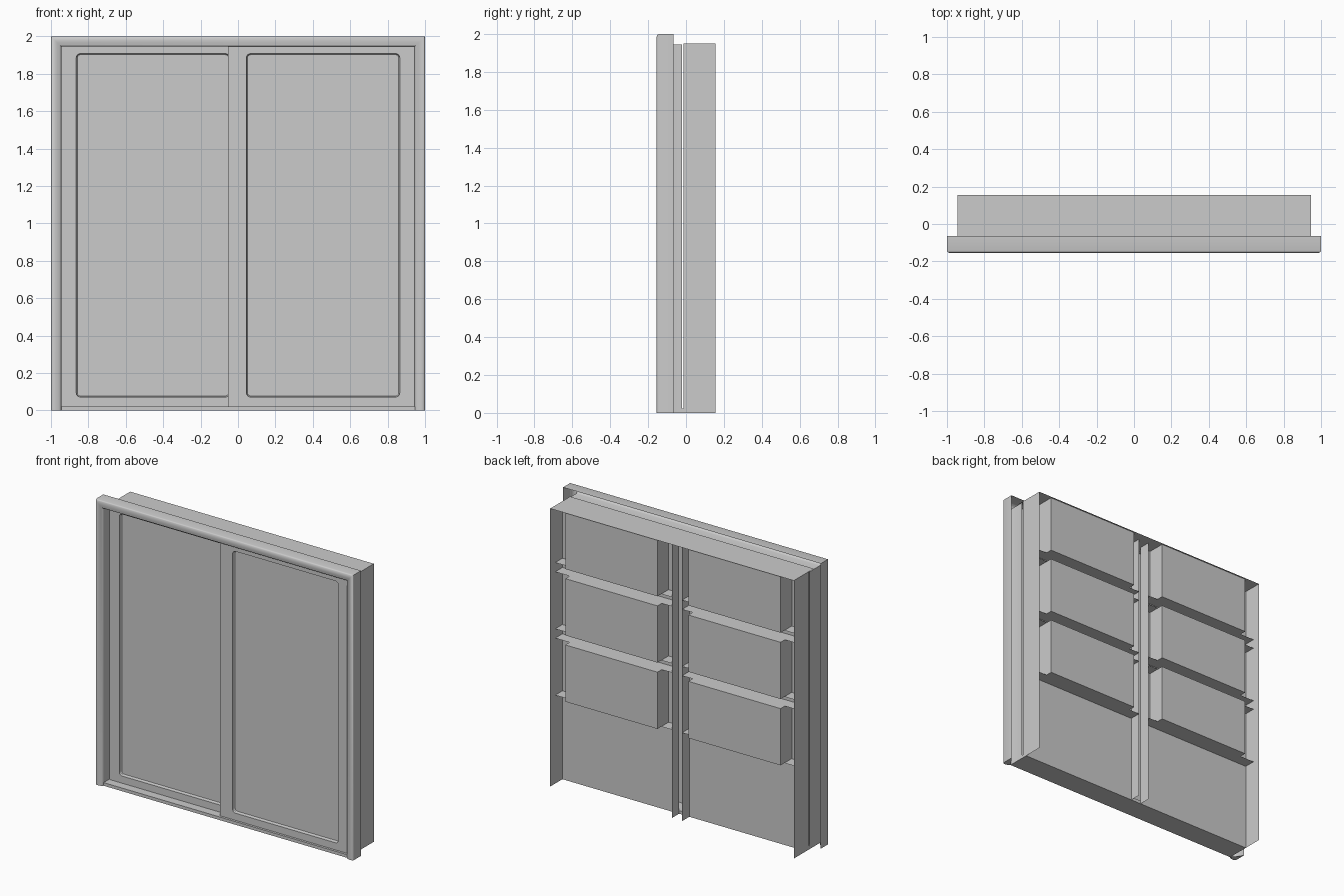
import bpy, bmesh, math

if "Cube" in bpy.data.objects:
    bpy.data.objects.remove(bpy.data.objects["Cube"])

grey = bpy.data.materials.new("plain_grey")
grey.diffuse_color = (0.6, 0.6, 0.6, 1)
grey.use_nodes = True
grey.node_tree.nodes["Principled BSDF"].inputs["Base Color"].default_value = grey.diffuse_color


def finish(name, bm, smooth=False, weld=True):
    if weld:
        bmesh.ops.recalc_face_normals(bm, faces=bm.faces)
    me = bpy.data.meshes.new(name)
    bm.to_mesh(me)
    bm.free()
    me.materials.append(grey)
    ob = bpy.data.objects.new(name, me)
    bpy.context.collection.objects.link(ob)
    if smooth:
        bpy.context.view_layer.objects.active = ob
        ob.select_set(True)
        bpy.ops.object.shade_smooth_by_angle(angle=math.radians(40))
        ob.select_set(False)
    return ob


def box(name, x0, x1, y0, y1, z0, z1):
    bm = bmesh.new()
    bmesh.ops.create_cube(bm, size=1)
    for v in bm.verts:
        v.co = ((x0 + x1) / 2 + v.co.x * (x1 - x0),
                (y0 + y1) / 2 + v.co.y * (y1 - y0),
                (z0 + z1) / 2 + v.co.z * (z1 - z0))
    return finish(name, bm)


def sheet(name, corners):
    bm = bmesh.new()
    bm.faces.new([bm.verts.new(c) for c in corners])
    return finish(name, bm, weld=False)


def wall(name, x, y0, y1, z0, z1):
    return sheet(name, [(x, y0, z0), (x, y1, z0), (x, y1, z1), (x, y0, z1)])


def shelf(name, x0, x1, y0, y1, z):
    return sheet(name, [(x0, y0, z), (x1, y0, z), (x1, y1, z), (x0, y1, z)])


BACK, INNER, TOP = 0.155, 0.945, 1.95
PANEL, LEDGE = 0.02, 0.1      # depth of the rear panel and of the shelf edges

# Casing: open-backed moulding swept up, across and down, with the jamb behind it
profile = [(0.945, -0.02), (0.945, -0.135), (0.948, -0.145), (0.955, -0.15),
           (0.965, -0.152), (0.975, -0.155), (0.985, -0.155), (0.994, -0.152),
           (0.998, -0.148), (1.0, -0.142), (1.0, -0.065)]
bm = bmesh.new()
rings = []
for sx, up in ((-1, 0), (-1, 1), (1, 1), (1, 0)):
    rings.append([bm.verts.new((sx * r, y, (1 + r) * up)) for r, y in profile])
for a, b in zip(rings, rings[1:]):
    for i in range(len(profile) - 1):
        bm.faces.new((a[i], a[i + 1], b[i + 1], b[i]))
# foot caps
for ring in (rings[0], rings[3]):
    bm.faces.new(ring[1:])
finish("door_casing", bm, smooth=True)

# Floor track
box("floor_track", -INNER, INNER, -0.14, PANEL, 0.0, 0.022)


# Sliding doors with a sunken round-cornered panel
def door(name, x0, x1, px0, px1, y0, y1):
    z0, z1, pz0, pz1 = 0.022, 1.945, 0.072, 1.908
    bm = bmesh.new()

    def ring(inset, y, rad):
        out = []
        for k, (cx, cz) in enumerate(((px1, pz1), (px0, pz1), (px0, pz0), (px1, pz0))):
            sx, sz = (1, -1, -1, 1)[k], (1, 1, -1, -1)[k]
            cx, cz = cx - sx * (inset + rad), cz - sz * (inset + rad)
            for i in range(5):
                t = math.pi / 2 * (k + i / 4)
                out.append(bm.verts.new((cx + rad * math.cos(t), y, cz + rad * math.sin(t))))
        return out

    rim = ring(0, y0, 0.022)
    mid = ring(0.002, y0 + 0.015, 0.02)
    low = ring(0.006, y0 + 0.02, 0.016)
    rect = ((x1, z1), (x0, z1), (x0, z0), (x1, z0))
    front = [bm.verts.new((x, y0, z)) for x, z in rect]
    rear = [bm.verts.new((x, y1, z)) for x, z in rect]
    for k in range(4):
        n = (k + 1) % 4
        for i in range(4):
            bm.faces.new((front[k], rim[5 * k + i], rim[5 * k + i + 1]))
        bm.faces.new((front[k], rim[5 * k + 4], rim[5 * n], front[n]))
        bm.faces.new((front[k], front[n], rear[n], rear[k]))
    for a, b in ((rim, mid), (mid, low)):
        for i in range(20):
            j = (i + 1) % 20
            bm.faces.new((a[i], a[j], b[j], b[i]))
    bm.faces.new(low)
    bm.faces.new(rear)
    finish(name, bm)


door("left_door", -INNER + 0.002, 0.05, -0.865, -0.045, -0.08, -0.04)
door("right_door", -0.053, INNER - 0.002, 0.045, 0.865, -0.124, -0.084)

# Cabinet shell: open back, thin sides, roof, rear panel and twin centre divider
shelf("roof", -INNER, INNER, -0.065, BACK, TOP)
for s, side in ((-1, "left"), (1, "right")):
    wall(side + "_side", s * INNER, -0.012, BACK, 0, TOP)
    wall(side + "_divider", s * 0.04, PANEL, LEDGE, 0, TOP)
    ends = sorted((s * 0.04, s * INNER))
    sheet(side + "_rear_panel", [(ends[1], PANEL, 0), (ends[0], PANEL, 0),
                                 (ends[0], PANEL, TOP), (ends[1], PANEL, TOP)])
    # Three compartments on each side, with thin shelves above and below
    xs = sorted((s * 0.12, s * 0.835))
    for i in range(3):
        top = TOP - 0.465 * i
        bottom = top - 0.4
        box(f"{side}_compartment_{i + 1}", *xs, PANEL, 0.145, bottom + 0.001, top - 0.001)
        if i:
            shelf(f"{side}_shelf_top_{i}", *ends, PANEL, LEDGE, top)
        shelf(f"{side}_shelf_underside_{i + 1}", *ends, PANEL, LEDGE, bottom)
